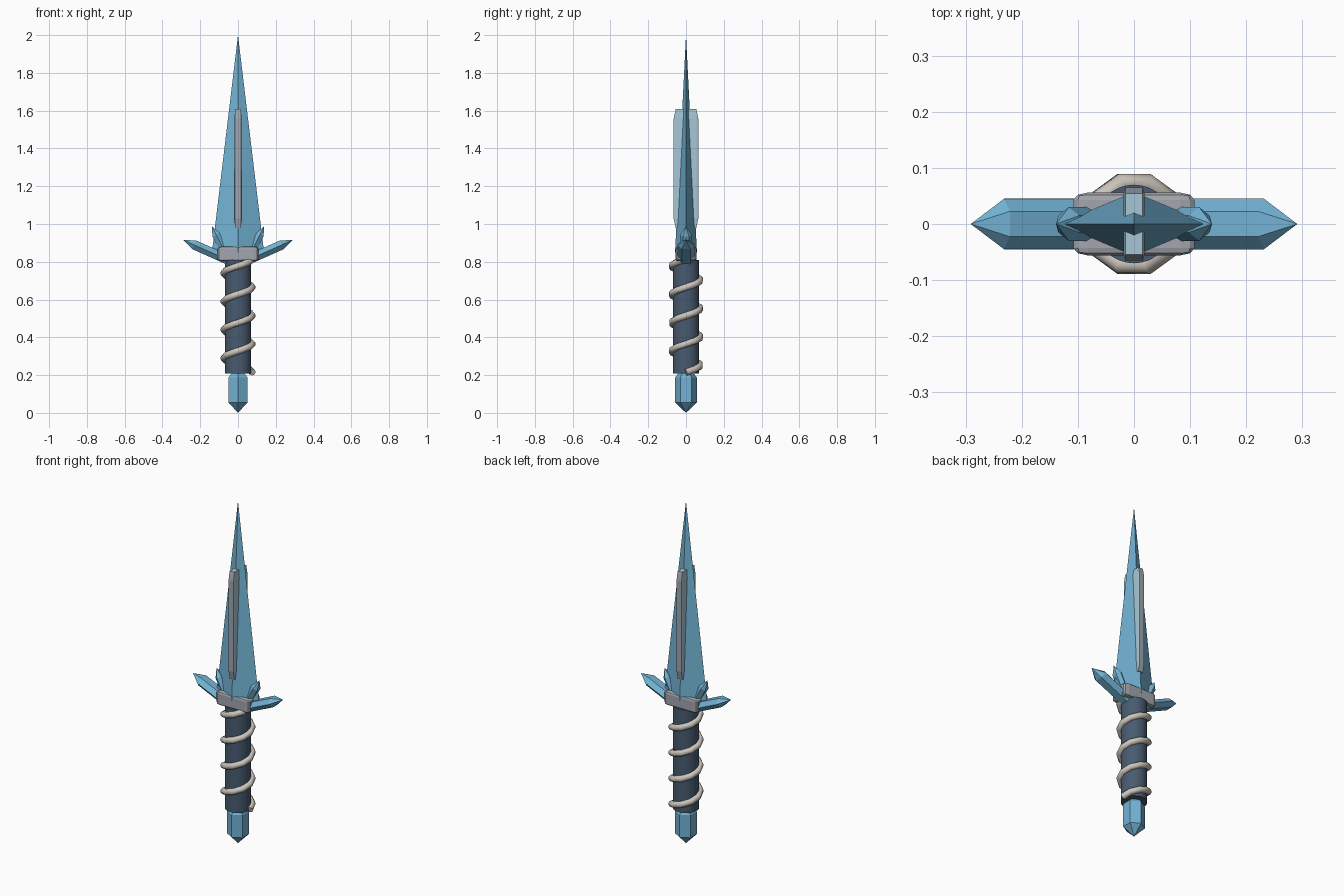
import bpy, bmesh, math
from mathutils import Matrix, Vector

if "Cube" in bpy.data.objects:
    bpy.data.objects.remove(bpy.data.objects["Cube"])


def material(name, rgb):
    m = bpy.data.materials.new(name)
    m.diffuse_color = (*rgb, 1)
    m.use_nodes = True
    m.node_tree.nodes["Principled BSDF"].inputs["Base Color"].default_value = m.diffuse_color
    return m


ICE = material("ice blue", (0.17, 0.45, 0.66))
SLATE = material("dark slate", (0.065, 0.105, 0.16))
CORD = material("pale cord", (0.60, 0.56, 0.50))
STEEL = material("grey steel", (0.36, 0.38, 0.42))
PALE = material("pale blue", (0.38, 0.57, 0.67))


def add_object(name, bm, *mats):
    bmesh.ops.recalc_face_normals(bm, faces=bm.faces)
    me = bpy.data.meshes.new(name)
    bm.to_mesh(me)
    bm.free()
    ob = bpy.data.objects.new(name, me)
    bpy.context.collection.objects.link(ob)
    for m in mats:
        me.materials.append(m)
    return ob


def crystal(name, profile, sides, mat, matrix=Matrix()):
    """Stack of rings (x radius, y radius, z); zero radius makes a point."""
    bm = bmesh.new()
    rings = []
    for rx, ry, z in profile:
        if rx == 0:
            rings.append([bm.verts.new((0, 0, z))])
            continue
        angles = [math.pi / 2 + math.tau * i / sides for i in range(sides)]
        rings.append([bm.verts.new((rx * math.cos(a), ry * math.sin(a), z)) for a in angles])
    for a, b in zip(rings, rings[1:]):
        for i in range(sides):
            j = (i + 1) % sides
            if len(a) == 1:
                bm.faces.new((a[0], b[j], b[i]))
            elif len(b) == 1:
                bm.faces.new((a[i], a[j], b[0]))
            else:
                bm.faces.new((a[i], a[j], b[j], b[i]))
    for r in (rings[0], rings[-1]):
        if len(r) > 1:
            bm.faces.new(r)
    bmesh.ops.transform(bm, matrix=matrix, verts=bm.verts)
    return add_object(name, bm, mat)


def rounded_box(bm, size, centre, bevel, segments):
    bmesh.ops.create_cube(bm, size=1)
    bmesh.ops.bevel(bm, geom=bm.edges[:], offset=bevel, segments=segments,
                    profile=0.5, affect='EDGES')
    bmesh.ops.scale(bm, vec=size, verts=bm.verts)
    bmesh.ops.translate(bm, vec=centre, verts=bm.verts)


def aim(tip, angle):
    """Place a crystal whose tip is at its local origin, leaning sideways."""
    return Matrix.Translation(tip) @ Matrix.Rotation(angle, 4, 'Y')


# Pommel crystal
crystal("pommel", [(0, 0, 0), (0.058, 0.058, 0.055), (0.058, 0.058, 0.187),
                   (0.046, 0.046, 0.203), (0.03, 0.03, 0.215)], 6, ICE)

# Grip
grip = crystal("grip", [(0.07, 0.07, 0.208), (0.07, 0.07, 0.81)], 32, SLATE)

# Spiral cord: ten points per turn, four turns
curve = bpy.data.curves.new("cord_path", 'CURVE')
curve.dimensions = '3D'
curve.bevel_depth = 0.018
curve.bevel_resolution = 2
curve.use_fill_caps = True
spline = curve.splines.new('POLY')
spline.points.add(40)
for i, p in enumerate(spline.points):
    a = math.tau * i / 10
    p.co = (0.076 * math.cos(a), 0.076 * math.sin(a), 0.215 + 0.015 * i, 1)
curve.materials.append(CORD)
temp = bpy.data.objects.new("cord_path", curve)
bpy.context.collection.objects.link(temp)
bpy.context.view_layer.update()
mesh = bpy.data.meshes.new_from_object(temp.evaluated_get(bpy.context.evaluated_depsgraph_get()))
cord = bpy.data.objects.new("spiral_cord", mesh)
bpy.context.collection.objects.link(cord)
bpy.data.objects.remove(temp)

for ob in (grip, cord):
    bpy.ops.object.select_all(action='DESELECT')
    ob.select_set(True)
    bpy.context.view_layer.objects.active = ob
    bpy.ops.object.shade_smooth_by_angle(angle=math.radians(50))

# Guard collar
bm = bmesh.new()
rounded_box(bm, (0.216, 0.112, 0.077), (0, 0, 0.842), 0.12, 2)
add_object("guard_collar", bm, STEEL)

# Guard arms and small side crystals, mirrored
for side, label in ((-1, "left"), (1, "right")):
    crystal(f"guard_arm_{label}",
            [(0.029, 0.045, -0.26), (0.029, 0.045, -0.065), (0, 0, 0)], 6, ICE,
            aim(Vector((side * 0.291, 0, 0.916)), side * math.radians(66)))
    crystal(f"side_crystal_{label}",
            [(0.024, 0.030, -0.14), (0.024, 0.030, -0.05), (0, 0, 0)], 6, ICE,
            aim(Vector((side * 0.139, 0, 0.988)), side * math.radians(27)))

# Blade: diamond section tapering to a point
crystal("blade", [(0.138, 0.058, 0.85), (0, 0, 2.0)], 4, ICE)

# Central ridge bar through the blade, grey on its outer faces
bm = bmesh.new()
rounded_box(bm, (0.037, 0.13, 0.63), (0, 0, 1.293), 0.08, 1)
bm.normal_update()
for f in bm.faces:
    f.material_index = 1 if abs(f.normal.y) > 0.9 else 0
add_object("blade_ridge", bm, PALE, STEEL)
